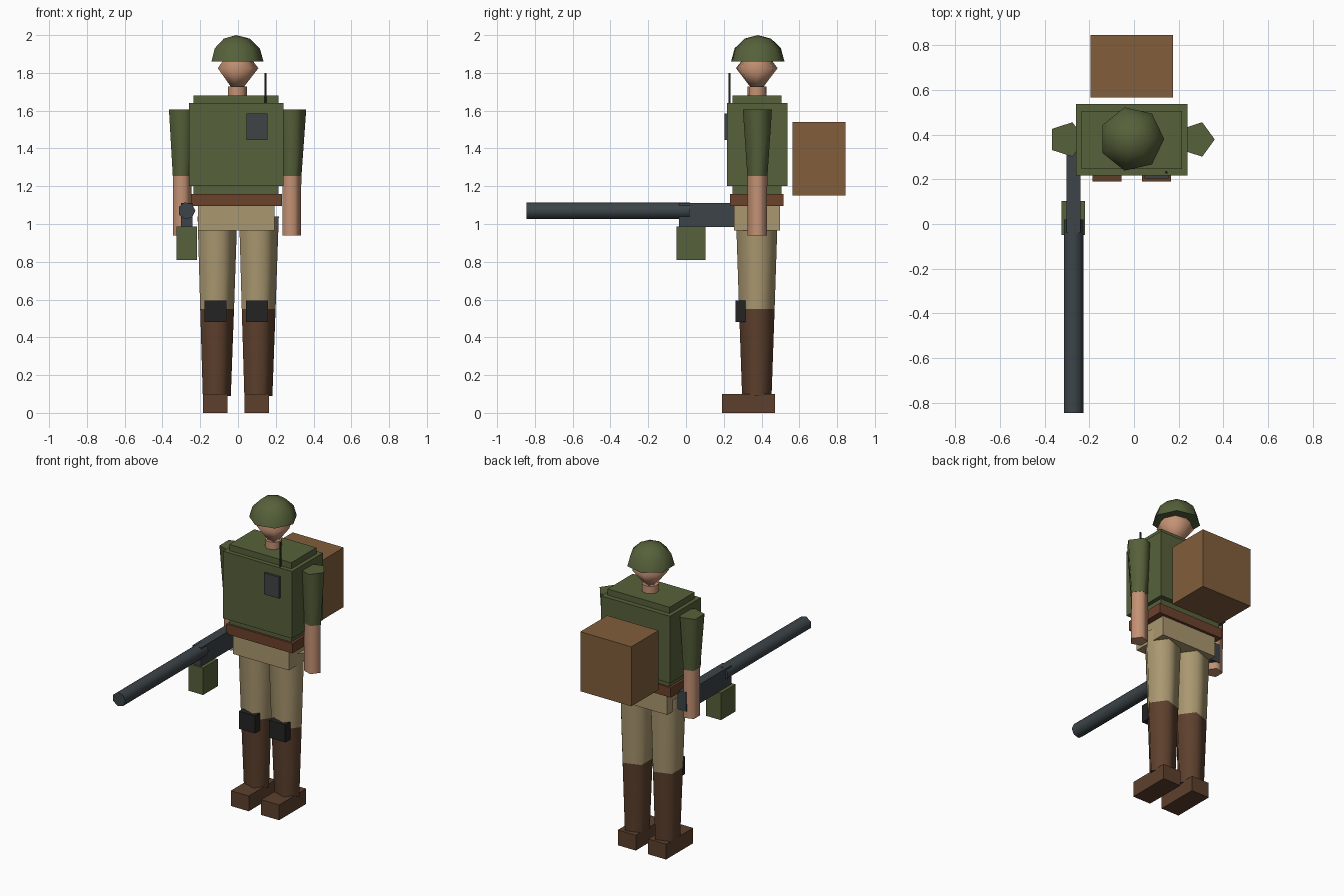
import bpy, bmesh, math
from mathutils import Matrix, Vector

cube = bpy.data.objects.get("Cube")
if cube:
    bpy.data.objects.remove(cube, do_unlink=True)


def material(name, *rgb):
    """Flat colour from 0-255 display values, stored as linear."""
    linear = [((c / 255 + 0.055) / 1.055) ** 2.4 for c in rgb] + [1]
    mat = bpy.data.materials.new(name)
    mat.use_nodes = True
    mat.diffuse_color = linear
    mat.node_tree.nodes["Principled BSDF"].inputs["Base Color"].default_value = linear
    return mat


GREEN = material("olive green", 86, 97, 58)
SKIN = material("skin", 196, 146, 116)
TAN = material("tan cloth", 170, 152, 112)
BOOT = material("dark brown leather", 93, 64, 45)
BELT = material("red brown leather", 108, 66, 44)
PACK = material("pack brown", 130, 94, 60)
METAL = material("gun metal", 60, 68, 72)
BLACK = material("pad black", 36, 36, 37)
POUCH = material("slate grey", 64, 67, 71)

BODY_X, BODY_Y = -0.01, 0.375


def finish(name, bm, mat):
    bmesh.ops.recalc_face_normals(bm, faces=bm.faces)
    mesh = bpy.data.meshes.new(name)
    bm.to_mesh(mesh)
    bm.free()
    mesh.materials.append(mat)
    obj = bpy.data.objects.new(name, mesh)
    bpy.context.collection.objects.link(obj)
    return obj


def box(name, mat, x, y, z):
    """Box from its (low, high) range on each axis."""
    bm = bmesh.new()
    bmesh.ops.create_cube(bm, size=1)
    for v in bm.verts:
        v.co = Vector([r[0] + (c + 0.5) * (r[1] - r[0]) for c, r in zip(v.co, (x, y, z))])
    return finish(name, bm, mat)


def turned(name, mat, sides, rings, origin, matrix=Matrix()):
    """Smooth lathe of (radius, height) rings with a corner on +x; radius 0 is a tip."""
    bm = bmesh.new()
    loops = []
    for r, h in rings:
        count = sides if r else 1
        loops.append([bm.verts.new((r * math.cos(math.tau * i / sides),
                                    r * math.sin(math.tau * i / sides), h))
                      for i in range(count)])
    for a, b in zip(loops, loops[1:]):
        for i in range(sides):
            j = (i + 1) % sides
            quad = [a[i % len(a)], a[j % len(a)], b[j % len(b)], b[i % len(b)]]
            bm.faces.new(list(dict.fromkeys(quad)))
    for end in (loops[0], loops[-1]):
        if len(end) > 1:
            bm.faces.new(end)
    bmesh.ops.transform(bm, matrix=Matrix.Translation(origin) @ matrix, verts=bm.verts)
    obj = finish(name, bm, mat)
    obj.data.shade_smooth()
    obj.data.set_sharp_from_angle(angle=math.radians(74))
    return obj


# Head
dome = [(0.145 * math.cos(math.radians(a)), 0.14 * math.sin(math.radians(a))) for a in (0, 30, 60)]
turned("helmet", GREEN, 7, dome + [(0, 0.14)], (BODY_X, 0.38, 1.86))
turned("head", SKIN, 7, [(0, -0.145), (0.113, 0), (0, 0.145)], (-0.005, BODY_Y, 1.825))
turned("neck", SKIN, 7, [(0.052, 1.64), (0.052, 1.728)], (-0.005, BODY_Y, 0))

# Trunk
box("shirt", GREEN, (-0.235, 0.215), (0.245, 0.505), (1.15, 1.68))
box("vest", GREEN, (-0.26, 0.24), (0.217, 0.537), (1.20, 1.64))
box("belt", BELT, (-0.25, 0.232), (0.232, 0.515), (1.095, 1.16))
box("hips", TAN, (-0.212, 0.192), (0.253, 0.497), (0.965, 1.097))

# Gear worn on the trunk
box("backpack", PACK, (-0.195, 0.175), (0.565, 0.845), (1.15, 1.54))
box("radio", POUCH, (0.046, 0.155), (0.203, 0.23), (1.445, 1.585))
turned("antenna", BLACK, 7, [(0.006, 1.5), (0.006, 1.80)], (0.145, 0.231, 0))

# Limbs
for side, s in (("left", 1), ("right", -1)):
    arm = (BODY_X + s * 0.29, 0.378, 0)
    turned(side + "_sleeve", GREEN, 5, [(0.056, 1.255), (0.081, 1.605)], arm)
    turned(side + "_forearm", SKIN, 5, [(0.054, 0.94), (0.055, 1.256)], arm)

    x = BODY_X + s * 0.11
    leg = (x, BODY_Y, 0)
    turned(side + "_trouser", TAN, 5, [(0.099, 0.55), (0.116, 1.04)], leg)
    turned(side + "_boot", BOOT, 5, [(0.082, 0.09), (0.099, 0.55)], leg)
    box(side + "_foot", BOOT, (x - 0.065, x + 0.065), (0.19, 0.47), (0, 0.1))
    box(side + "_knee_pad", BLACK, (x - 0.058, x + 0.058), (0.263, 0.316), (0.48, 0.595))

# Gun held at the right hip
box("receiver", METAL, (-0.302, -0.24), (-0.038, 0.43), (0.985, 1.11))
turned("barrel", METAL, 7, [(0.046, -0.02), (0.046, 0.845)], (-0.272, 0, 1.07),
       Matrix.Rotation(math.pi / 2, 4, "X"))
box("ammo_box", GREEN, (-0.325, -0.218), (-0.05, 0.102), (0.81, 0.987))
